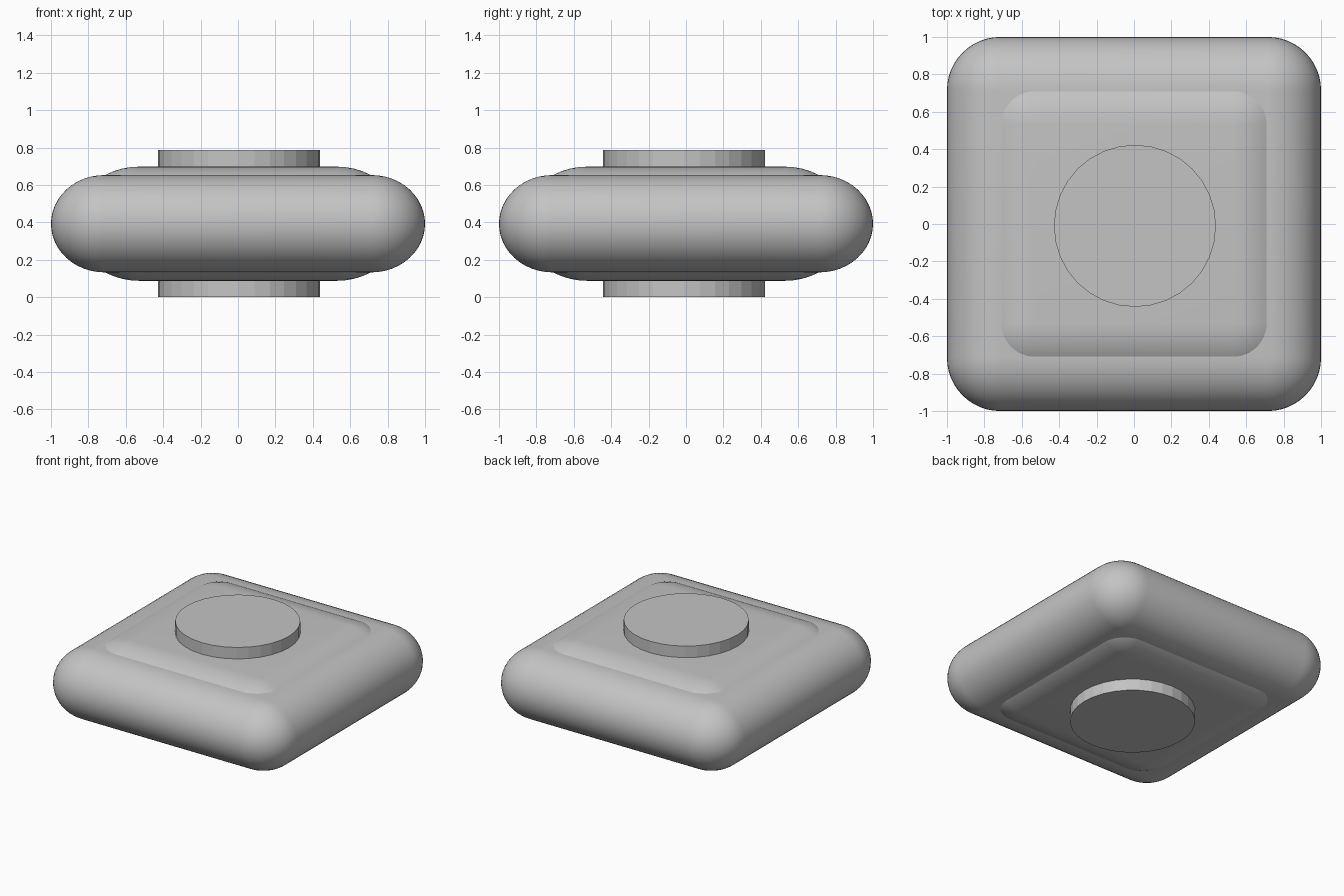
import bpy, bmesh, math

if "Cube" in bpy.data.objects:
    bpy.data.objects.remove(bpy.data.objects["Cube"])

MID = 0.393          # height of the symmetry plane
ARC = 12             # steps per quarter round

grey = bpy.data.materials.new("plain grey")
grey.diffuse_color = (0.55, 0.55, 0.55, 1)
grey.use_nodes = True
grey.node_tree.nodes["Principled BSDF"].inputs["Base Color"].default_value = grey.diffuse_color


def finish(bm, name, smooth):
    bmesh.ops.recalc_face_normals(bm, faces=bm.faces)
    mesh = bpy.data.meshes.new(name)
    bm.to_mesh(mesh)
    bm.free()
    mesh.materials.append(grey)
    obj = bpy.data.objects.new(name, mesh)
    bpy.context.collection.objects.link(obj)
    if smooth:
        bpy.ops.object.select_all(action='DESELECT')
        bpy.context.view_layer.objects.active = obj
        obj.select_set(True)
        bpy.ops.object.shade_smooth_by_angle(angle=math.radians(30))
    return obj


def pillow(name, half_width, round_width, half_height):
    """Square slab whose whole edge is a half-ellipse, with domed corners."""
    bm = bmesh.new()
    flat = half_width - round_width
    rings = []
    for i in range(2 * ARC + 1):
        lift = math.pi * (i / (2 * ARC) - 0.5)
        r = round_width * math.cos(lift)
        z = MID + half_height * math.sin(lift)
        if i in (0, 2 * ARC):        # flat caps have plain square corners
            ring = [bm.verts.new((sx * flat, sy * flat, z))
                    for sx, sy in ((1, 1), (-1, 1), (-1, -1), (1, -1))]
            ring = [v for v in ring for _ in range(ARC + 1)]
        else:
            ring = []
            for q, (sx, sy) in enumerate(((1, 1), (-1, 1), (-1, -1), (1, -1))):
                for k in range(ARC + 1):
                    a = math.pi / 2 * (q + k / ARC)
                    ring.append(bm.verts.new((sx * flat + r * math.cos(a),
                                              sy * flat + r * math.sin(a), z)))
        rings.append(ring)
    for low, high in zip(rings, rings[1:]):
        n = len(low)
        for k in range(n):
            j = (k + 1) % n
            corners = list(dict.fromkeys((low[k], low[j], high[j], high[k])))
            bm.faces.new(corners)
    for cap in (rings[0], rings[-1]):
        bm.faces.new(list(dict.fromkeys(cap)))
    return finish(bm, name, True)


# Rounded outer body and the taller cushion swelling through both faces
pillow("outer_body", 1.0, 0.285, 0.26)
pillow("inner_cushion", 0.875, 0.345, 0.305)

# Faceted round hub passing through the middle
bm = bmesh.new()
bmesh.ops.create_cone(bm, cap_ends=True, segments=32, radius1=0.433,
                      radius2=0.433, depth=2 * MID)
bmesh.ops.translate(bm, verts=bm.verts, vec=(0.005, -0.01, MID))
finish(bm, "center_hub", False)
